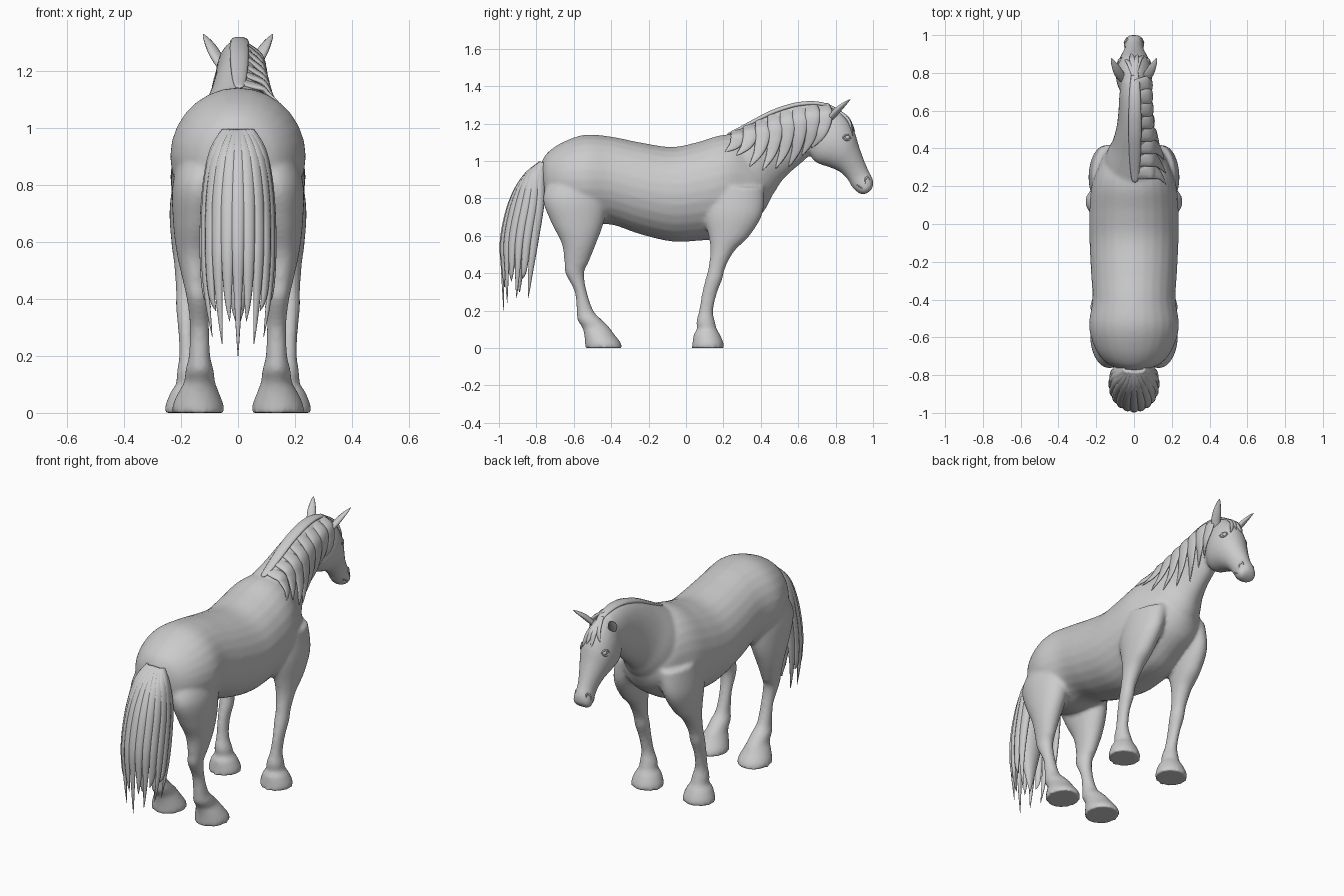
import bpy, bmesh, math
from mathutils import Vector
from mathutils.bvhtree import BVHTree

cube = bpy.data.objects.get("Cube")
if cube:
    bpy.data.objects.remove(cube)

coat = bpy.data.materials.new("light grey coat")
coat.use_nodes = True
GREY = (0.6, 0.6, 0.6, 1)
coat.diffuse_color = GREY
coat.node_tree.nodes["Principled BSDF"].inputs["Base Color"].default_value = GREY


def smooth_rows(rows, steps):
    """Catmull-Rom interpolation through rows of numbers."""
    rows = [Vector(r) for r in rows]
    out = []
    for i in range(len(rows) - 1):
        a, b, c, d = (rows[min(max(i + k, 0), len(rows) - 1)] for k in (-1, 0, 1, 2))
        for s in range(steps):
            t = s / steps
            out.append(b + (c - a) * (t / 2) + (a * 2 - b * 5 + c * 4 - d) * (t * t / 2)
                       + (b * 3 - a - c * 3 + d) * (t ** 3 / 2))
    return out + [rows[-1]]


def skin(bm, rings):
    """Bridge rings of points into a closed tube."""
    loops = [[bm.verts.new(p) for p in ring] for ring in rings]
    n = len(loops[0])
    faces = [bm.faces.new((a[i], a[(i + 1) % n], b[(i + 1) % n], b[i]))
             for a, b in zip(loops, loops[1:]) for i in range(n)]
    faces += [bm.faces.new(loops[0]), bm.faces.new(loops[-1])]
    bmesh.ops.recalc_face_normals(bm, faces=faces)


def loft(bm, rows, side=1):
    """Rows: two outline points (y, z, y, z), half width, centre x."""
    rings = []
    for ya, za, yb, zb, w, x in smooth_rows(rows, 5):
        ring = []
        for k in range(28):
            a = math.tau * k / 28
            u = (1 + math.cos(a)) / 2
            ring.append((side * (x + w * math.sin(a)), yb + (ya - yb) * u, zb + (za - zb) * u))
        rings.append(ring)
    skin(bm, rings)


def lock(bm, path, width, thick, outward, taper):
    """Flat strand along a path; taper maps 0..1 to a width factor."""
    pts = smooth_rows(path, 6)
    rings = []
    for i, p in enumerate(pts):
        tangent = (pts[min(i + 1, len(pts) - 1)] - pts[max(i - 1, 0)]).normalized()
        side = tangent.cross(outward).normalized()
        up = side.cross(tangent)
        f = taper(i / (len(pts) - 1))
        rings.append([p + side * math.cos(a) * width * f + up * math.sin(a) * thick * f
                      for a in (math.tau * k / 10 for k in range(10))])
    skin(bm, rings)


def finish(bm, name):
    mesh = bpy.data.meshes.new(name)
    bm.to_mesh(mesh)
    bm.free()
    mesh.materials.append(coat)
    mesh.shade_smooth()
    ob = bpy.data.objects.new(name, mesh)
    bpy.context.collection.objects.link(ob)
    return ob


# Body: torso, neck, head and legs fused into one skin
torso = [(-.775, .99, .84, .05), (-.74, 1.045, .76, .14), (-.66, 1.1, .7, .205),
         (-.54, 1.14, .66, .238), (-.4, 1.13, .66, .22), (-.25, 1.1, .61, .228),
         (-.08, 1.075, .57, .236), (.06, 1.1, .573, .236), (.2, 1.14, .59, .225),
         (.3, 1.12, .64, .19), (.4, 1, .71, .14), (.455, .92, .8, .06)]
neck = [(.1, 1.09, .3, .64, .18), (.22, 1.14, .45, .8, .155), (.34, 1.2, .51, .89, .115),
        (.46, 1.26, .57, .95, .092), (.58, 1.3, .63, 1, .082), (.68, 1.31, .68, 1.05, .078),
        (.76, 1.3, .73, 1.08, .07)]
head = [(.74, 1.29, .66, 1.1, .06), (.8, 1.28, .665, 1.03, .082), (.86, 1.23, .7, .99, .096),
        (.9, 1.16, .77, .965, .092), (.925, 1.08, .825, .94, .074), (.95, 1.01, .865, .9, .057),
        (.975, .95, .885, .865, .05), (.998, .905, .91, .838, .055), (1, .865, .94, .82, .05),
        (.985, .84, .962, .825, .03)]
fore_leg = [(.42, .08, .86, .13, .09), (.41, .09, .72, .16, .08), (.34, .12, .6, .172, .062),
            (.26, .13, .52, .176, .048), (.21, .12, .43, .18, .038), (.195, .105, .37, .18, .038),
            (.165, .085, .29, .18, .03), (.145, .07, .2, .175, .032), (.155, .055, .14, .17, .045),
            (.165, .058, .1, .168, .05), (.18, .042, .075, .168, .068), (.2, .035, .03, .168, .086),
            (.205, .03, 0, .168, .09)]
hind_leg = [(-.42, -.72, .92, .1, .1), (-.42, -.765, .8, .13, .1), (-.44, -.72, .67, .143, .085),
            (-.48, -.665, .56, .15, .065), (-.52, -.65, .46, .147, .046), (-.545, -.645, .4, .14, .04),
            (-.53, -.595, .3, .135, .034), (-.495, -.585, .2, .135, .038), (-.45, -.58, .15, .135, .05),
            (-.41, -.555, .11, .135, .054), (-.385, -.545, .075, .138, .07), (-.35, -.54, .03, .14, .089),
            (-.34, -.54, 0, .14, .092)]

bm = bmesh.new()
loft(bm, [(y, top, y, low, w, 0) for y, top, low, w in torso])
for rows in (neck, head):
    loft(bm, [(*r, 0) for r in rows])
for rows in (fore_leg, hind_leg):
    for side in (1, -1):
        loft(bm, [(front, z, back, z, w, x) for front, back, z, x, w in rows], side)
body = finish(bm, "body")
remesh = body.modifiers.new("fuse", 'REMESH')
remesh.mode = 'VOXEL'
remesh.voxel_size = .0105
remesh.use_smooth_shade = True
relax = body.modifiers.new("relax", 'SMOOTH')
relax.factor, relax.iterations = .5, 6

graph = bpy.context.evaluated_depsgraph_get()
tree = BVHTree.FromObject(body, graph)


def on_side(y, z, lift=0, side=1):
    """Point on the flank at this height, a little above the skin."""
    hit = tree.ray_cast(Vector((side, y, z)), Vector((-side, 0, 0)))[0]
    return Vector(((hit.x if hit else 0) + side * lift, y, z))


def crest(y):
    return tree.ray_cast(Vector((0, y, 2)), Vector((0, 0, -1)))[0]


def pointed(t):
    return max(.03, min(1, .75 + t) * (1 - t ** 3))


# Mane: a ridge along the crest and locks falling to the left
bm = bmesh.new()
ridge = [crest(y / 100) + Vector((.005, 0, 0)) for y in range(22, 84, 6)]
lock(bm, ridge, .034, .014, Vector((0, 0, 1)), lambda t: max(.1, math.sin(math.pi * t) ** .3))
tips = [(.21, 1.05), (.27, 1.03), (.34, .97), (.41, .95), (.48, .96),
        (.55, .97), (.62, 1.03), (.67, 1.07)]
for i, tip in enumerate(tips):
    root = crest(.27 + i * .066)
    drop = root.z - tip[1]
    path = [root + Vector((.005, 0, -.002)),
            on_side(root.y + .01, root.z - drop * .2, .012),
            on_side(root.y + .005, root.z - drop * .45, .012),
            on_side((root.y + tip[0]) / 2 + .015, root.z - drop * .72, .011),
            on_side(*tip, .006)]
    lock(bm, path, .043, .012, Vector((1, 0, .3)), pointed)
finish(bm, "mane")

# Forelock
bm = bmesh.new()
for x, length in ((-.05, .1), (-.015, .13), (.02, .12), (.055, .15)):
    path = []
    for t in (0, .4, .7, 1):
        z = 1.285 - length * t
        hit = tree.ray_cast(Vector((x * t, 2, z)), Vector((0, -1, 0)))[0]
        path.append(hit + Vector((0, .004, 0)))
    lock(bm, path, .018, .009, Vector((0, 1, 0)), pointed)
finish(bm, "forelock")

# Tail: a ring of overlapping locks around a core
bm = bmesh.new()
for i in range(13):
    a = math.radians(-108 + i * 18)
    u, c = math.sin(a), math.cos(a)
    tip = .2 + .07 * abs(u) + (.1 if i % 2 else 0)
    path = [(.045 * u, -.765 - .01 * c, .985), (.085 * u, -.8 - .06 * c, .91),
            (.11 * u, -.82 - .115 * c, .77), (.12 * u, -.85 - .13 * c, .58),
            (.115 * u, -.865 - .115 * c, .42), (.095 * u, -.875 - .1 * c, tip)]
    lock(bm, path, .03, .02, Vector((u, -c, .2)), pointed)
lock(bm, [(0, -.76, .98), (0, -.83, .88), (0, -.87, .7), (0, -.89, .5), (0, -.89, .3)],
     .085, .06, Vector((0, -1, 0)), lambda t: max(.05, math.sin(math.pi * (.15 + .85 * t))))
finish(bm, "tail")

# Ears, eyes, nostrils and mouth line on both sides
for side, word in ((1, "left"), (-1, "right")):
    bm = bmesh.new()
    lock(bm, [(side * .055, .765, 1.215), (side * .078, .795, 1.255),
              (side * .1, .835, 1.295), (side * .122, .878, 1.33)], .027, .016,
         Vector((side * .5, .6, -.6)), lambda t: max(.04, (.75 + 1.1 * t) * (1 - t ** 1.6)))
    finish(bm, word + "_ear")

    bm = bmesh.new()
    bmesh.ops.create_uvsphere(bm, u_segments=16, v_segments=10, radius=.015)
    bmesh.ops.translate(bm, verts=bm.verts, vec=on_side(.862, 1.125, -.008, side))
    for lift in (.013, -.012):
        lid = [on_side(.862 + dy, 1.125 + lift * bend, .001, side)
               for dy, bend in ((-.024, 0), (-.01, 1), (.008, 1), (.02, 0))]
        lock(bm, lid, .005, .005, Vector((side, 0, 0)), lambda t: .4 + .6 * math.sin(math.pi * t))
    finish(bm, word + "_eye")

    bm = bmesh.new()
    rim = [on_side(.972 + dy, .895 + dz, 0, side)
           for dy, dz in ((-.012, -.016), (-.012, .01), (.004, .02), (.01, .004))]
    lock(bm, rim, .005, .005, Vector((side, 0, 0)), lambda t: .4 + .6 * math.sin(math.pi * t))
    lip = [on_side(y, z, -.001, side) for y, z in ((.915, .873), (.94, .855), (.965, .845))]
    lock(bm, lip, .004, .004, Vector((side, 0, 0)), lambda t: 1 - .6 * t)
    finish(bm, word + "_nostril_and_lip")
